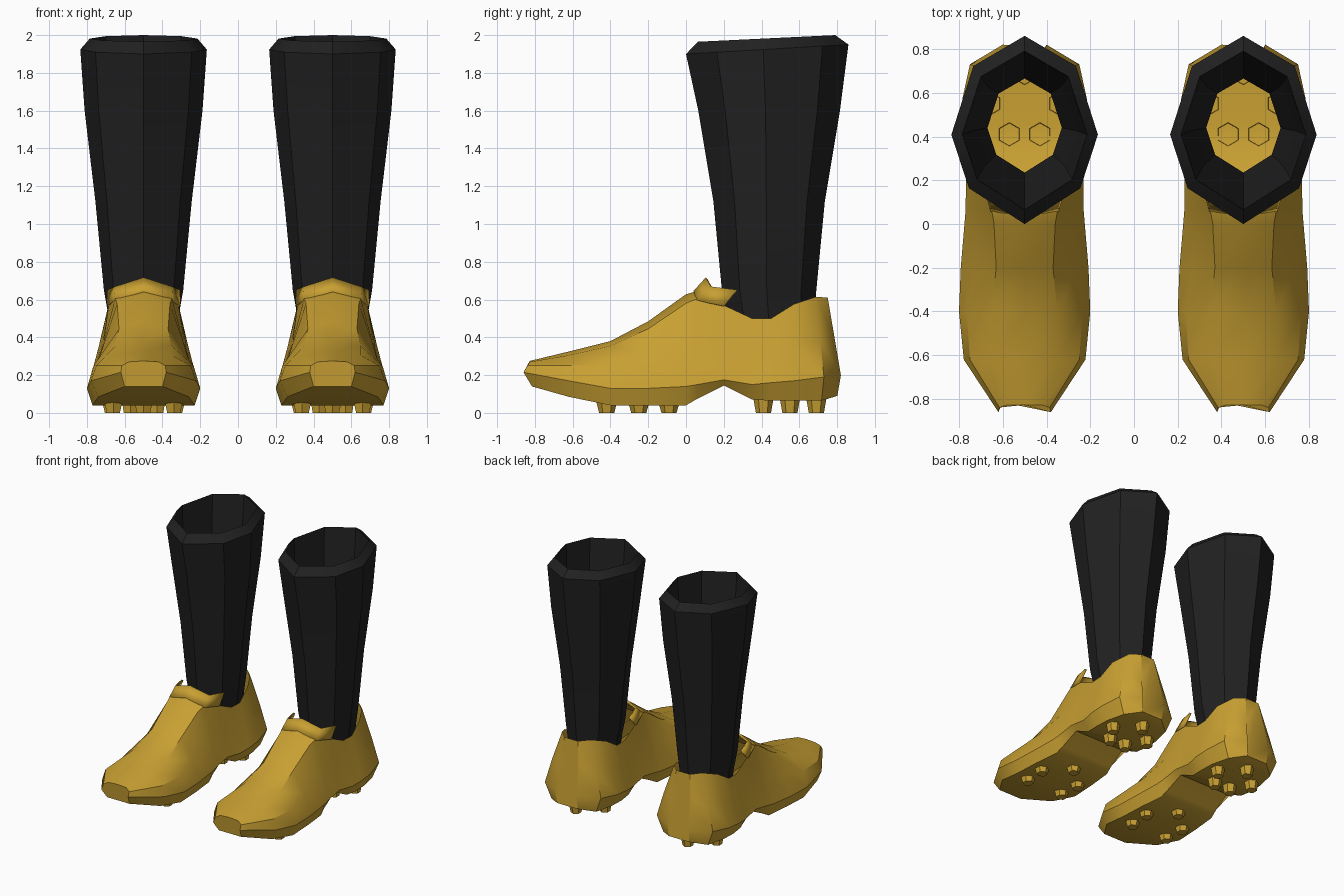
import bpy, bmesh, math

if "Cube" in bpy.data.objects:
    bpy.data.objects.remove(bpy.data.objects["Cube"])


def material(name, rgb):
    m = bpy.data.materials.new(name)
    m.diffuse_color = (*rgb, 1)
    m.use_nodes = True
    m.node_tree.nodes["Principled BSDF"].inputs["Base Color"].default_value = m.diffuse_color
    return m


GOLD = material("gold leather", (0.58, 0.35, 0.032))
BLACK = material("black knit", (0.0155, 0.0155, 0.0155))


def finish(name, bm, mat, cx, angle=35):
    bmesh.ops.recalc_face_normals(bm, faces=bm.faces)
    me = bpy.data.meshes.new(name)
    bm.to_mesh(me)
    bm.free()
    ob = bpy.data.objects.new(name, me)
    ob.location.x = cx
    me.materials.append(mat)
    bpy.context.collection.objects.link(ob)
    bpy.ops.object.select_all(action='DESELECT')
    ob.select_set(True)
    bpy.context.view_layer.objects.active = ob
    bpy.ops.object.shade_smooth_by_angle(angle=math.radians(angle))
    return ob


def bridge(bm, a, b, closed=False):
    n = len(a)
    for i in range(n if closed else n - 1):
        j = (i + 1) % n
        bm.faces.new((a[i], a[j], b[j], b[i]))


# Shoe sections, toe to heel: y, lean, then (half width, z) for
# sole edge, widest line, mid side, shoulder or collar rim
SECTIONS = [
    (-.86, .6, (.10, .14), (.12, .215), (.115, .25), (.08, .27)),
    (-.62, 0, (.24, .085), (.278, .17), (.25, .25), (.15, .305)),
    (-.40, 0, (.27, .04), (.30, .13), (.265, .25), (.15, .355)),
    (-.20, 0, (.26, .04), (.292, .13), (.235, .29), (.13, .445)),
    (0, 0, (.24, .04), (.275, .14), (.215, .36), (.14, .58)),
    (.06, 0, (.23, .075), (.27, .15), (.21, .38), (.15, .605)),
    (.20, 0, (.22, .145), (.268, .175), (.215, .38), (.185, .57)),
    (.35, 0, (.23, .07), (.275, .15), (.23, .34), (.195, .50)),
    (.45, 0, (.24, .065), (.288, .16), (.24, .34), (.20, .50)),
    (.57, 0, (.235, .065), (.285, .17), (.235, .36), (.185, .575)),
    (.73, -.1, (.20, .065), (.25, .19), (.20, .38), (.125, .615)),
    (.82, -.17, (.09, .09), (.10, .20), (.09, .40), (.06, .61)),
]
RIDGE = [.275, .325, .38, .485, .628, .645]   # centre line up to the throat


def shoe(cx):
    bm = bmesh.new()
    rows, tops = [], []
    for k, (y, lean, *pts) in enumerate(SECTIONS):
        zw = pts[1][1]
        half = [(w, y + lean * abs(z - zw), z) for w, z in reversed(pts)]
        full = half + [(-x, yy, z) for x, yy, z in reversed(half)]
        rows.append([bm.verts.new(p) for p in full])
        if k < len(RIDGE):
            tops.append(bm.verts.new((0, half[0][1], RIDGE[k])))
    for a, b in zip(rows, rows[1:]):
        bridge(bm, a, b)
    for k in range(len(tops) - 1):
        bridge(bm, [rows[k][-1], tops[k], rows[k][0]],
               [rows[k + 1][-1], tops[k + 1], rows[k + 1][0]])
    bm.faces.new(rows[0] + [tops[0]])   # toe
    bm.faces.new(rows[-1])              # heel
    finish("shoe", bm, GOLD, cx)


def tongue(cx):
    low = [(.19, .20, .565), (.15, .06, .595), (0, .045, .64)]
    high = [(.185, .27, .65), (.145, .135, .665), (0, .11, .712)]
    bm = bmesh.new()
    rows = []
    for r in (low, high):
        full = r + [(-x, y, z) for x, y, z in reversed(r[:2])]
        rows.append([bm.verts.new(p) for p in full])
    bridge(bm, *rows)
    ob = finish("tongue", bm, GOLD, cx)
    mod = ob.modifiers.new("thickness", 'SOLIDIFY')
    mod.thickness = .015
    mod.offset = 0


# Sock rings: z front, z back, y front, y back, half width
RINGS = [
    (.45, .45, .225, .675, .18), (.52, .52, .215, .68, .187),
    (.65, .65, .19, .69, .21), (1.12, 1.12, .145, .735, .255),
    (1.60, 1.60, .065, .815, .312), (1.90, 1.95, 0, .86, .335),
    (1.965, 2.0, .065, .79, .285),
    (1.80, 1.82, .08, .775, .28), (1.12, 1.12, .16, .72, .24),
    (.45, .45, .235, .665, .17),
]
OUTLINE = [(0, -1), (.76, -.62), (1, -.05), (.7, .68),
           (0, 1), (-.7, .68), (-1, -.05), (-.76, -.62)]


def sock(cx):
    bm = bmesh.new()
    rows = []
    for zf, zb, yf, yb, w in RINGS:
        rows.append([bm.verts.new((u * w, (yf + yb) / 2 + v * (yb - yf) / 2,
                                   zf + (zb - zf) * (v + 1) / 2))
                     for u, v in OUTLINE])
    for a, b in zip(rows, rows[1:]):
        bridge(bm, a, b, True)
    finish("sock", bm, BLACK, cx)


# Studs: x, y, height
STUDS = [(-.16, -.42, .055), (.16, -.42, .055), (-.17, -.25, .05),
         (.17, -.25, .05), (0, -.09, .05), (-.07, .41, .08), (.07, .41, .08),
         (-.16, .55, .08), (.16, .55, .08), (0, .69, .08)]


def studs(cx):
    bm = bmesh.new()
    for x, y, h in STUDS:
        rows = [[bm.verts.new((x + r * math.cos(a), y + r * math.sin(a), z))
                 for a in [math.pi * (i + .5) / 3 for i in range(6)]]
                for r, z in ((.04, 0), (.054, h))]
        bridge(bm, *rows, closed=True)
        bm.faces.new(rows[0])
    finish("studs", bm, GOLD, cx)


for cx in (-.5, .5):
    for part in (shoe, tongue, sock, studs):
        part(cx)
